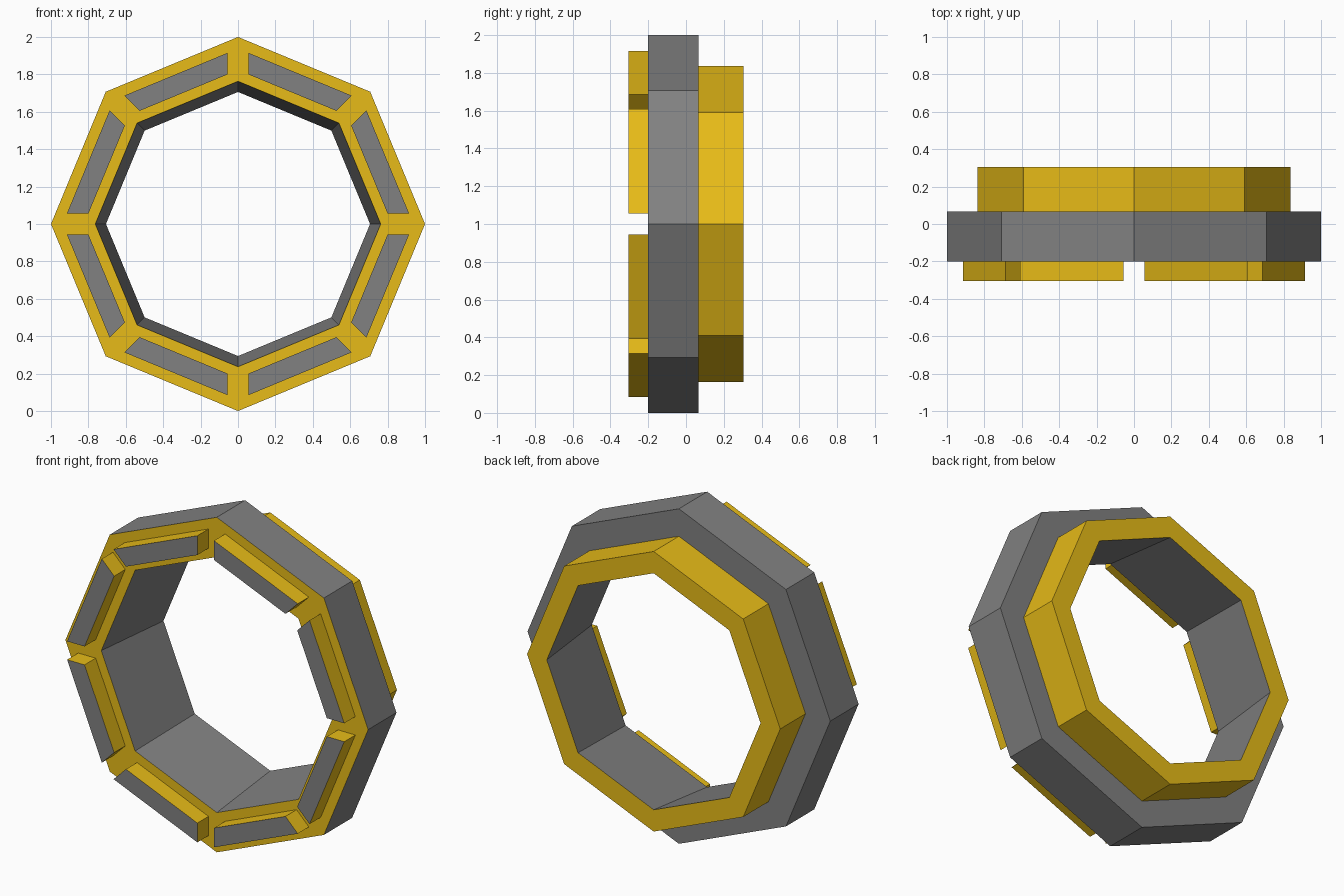
import bpy, bmesh, math

if "Cube" in bpy.data.objects:
    bpy.data.objects.remove(bpy.data.objects["Cube"])

SIDES = 8
STEP = 2 * math.pi / SIDES

yellow = bpy.data.materials.new("yellow")
yellow.diffuse_color = (0.8, 0.5, 0.009, 1)
yellow.use_nodes = True
yellow.node_tree.nodes["Principled BSDF"].inputs["Base Color"].default_value = yellow.diffuse_color
grey = bpy.data.materials.new("dark_grey")
grey.diffuse_color = (0.22, 0.22, 0.22, 1)
grey.use_nodes = True
grey.node_tree.nodes["Principled BSDF"].inputs["Base Color"].default_value = grey.diffuse_color


def polar(r, a, y):
    return (r * math.sin(a), y, 1 + r * math.cos(a))


def finish(bm, name):
    bmesh.ops.recalc_face_normals(bm, faces=bm.faces)
    me = bpy.data.meshes.new(name)
    bm.to_mesh(me)
    bm.free()
    me.materials.append(grey)      # slot 0
    me.materials.append(yellow)    # slot 1
    ob = bpy.data.objects.new(name, me)
    bpy.context.collection.objects.link(ob)
    return ob


# Stepped octagonal ring: (radius, y, material of the band to the next point)
profile = [(0.763, -0.2, 1), (1.0, -0.2, 0), (1.0, 0.067, 0),
           (0.836, 0.067, 1), (0.836, 0.305, 1), (0.706, 0.305, 0)]
bm = bmesh.new()
rings = [[bm.verts.new(polar(r, k * STEP, y)) for k in range(SIDES)]
         for r, y, _ in profile]
for i, (_, _, mat) in enumerate(profile):
    a, b = rings[i], rings[(i + 1) % len(rings)]
    for k in range(SIDES):
        n = (k + 1) % SIDES
        bm.faces.new((a[k], a[n], b[n], b[k])).material_index = mat
finish(bm, "ring_body")


# Raised front pads, one per side, inset from the sector borders
def pad_corner(r, gap=0.055):
    z = r - gap * math.tan(STEP / 2)
    return math.hypot(gap, z), math.atan2(gap, z)


ro, ao = pad_corner(0.938)
ri, ai = pad_corner(0.823)
for k in range(SIDES):
    a0, a1 = k * STEP, (k + 1) * STEP
    outline = [(ro, a0 + ao), (ro, a1 - ao), (ri, a1 - ai), (ri, a0 + ai)]
    bm = bmesh.new()
    front = [bm.verts.new(polar(r, a, -0.305)) for r, a in outline]
    back = [bm.verts.new(polar(r, a, -0.2)) for r, a in outline]
    bm.faces.new(front).material_index = 0
    for i in range(4):
        j = (i + 1) % 4
        bm.faces.new((front[i], front[j], back[j], back[i])).material_index = 1
    bm.faces.new(back[::-1]).material_index = 1
    finish(bm, f"front_pad_{k + 1}")
